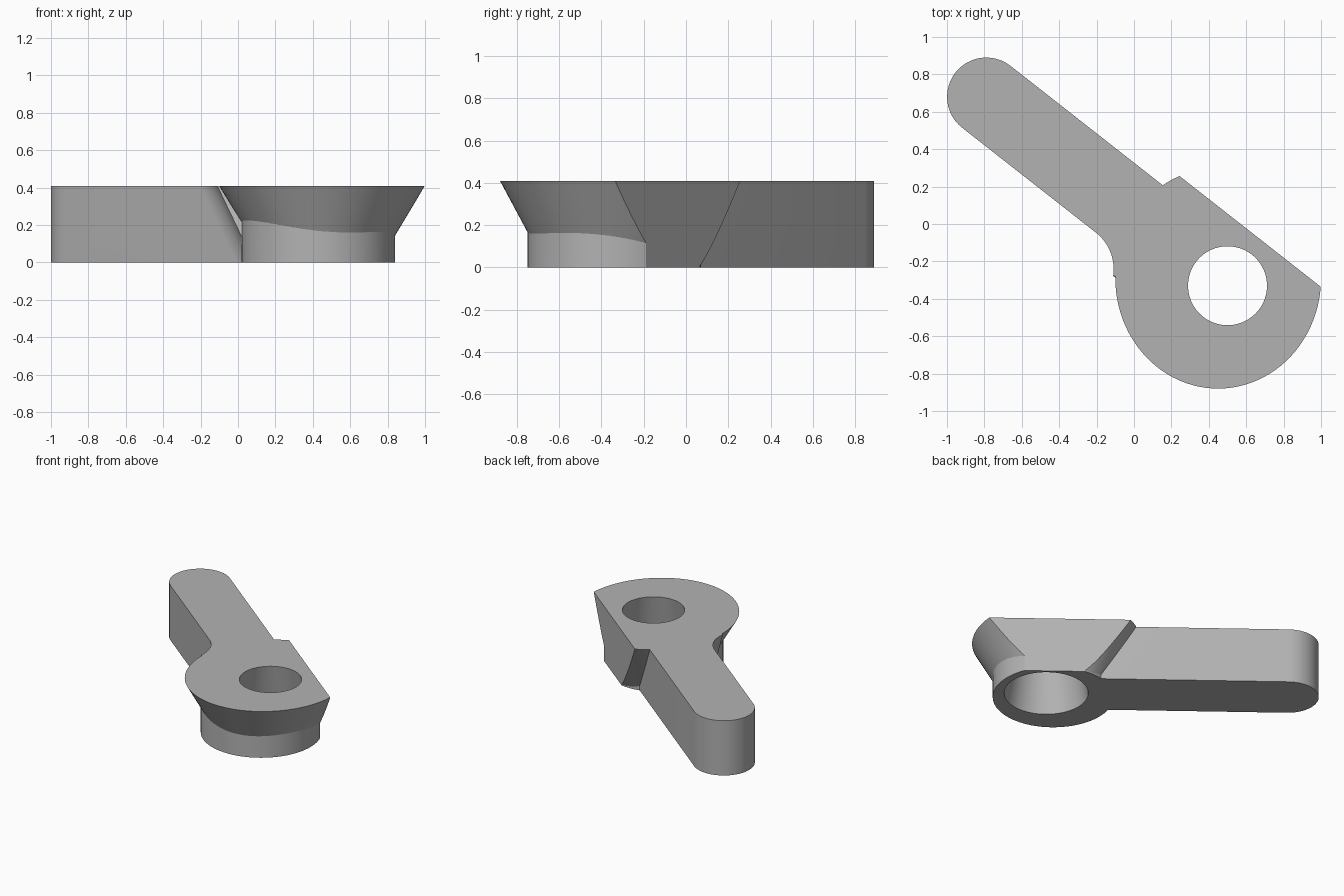
import bpy
from math import cos, sin, pi, radians
from mathutils import Vector

cube = bpy.data.objects.get("Cube")
if cube:
    bpy.data.objects.remove(cube, do_unlink=True)

HEIGHT = 0.41
ALONG = Vector((0.787, -0.617))    # arm direction, towards the head
ACROSS = Vector((0.617, 0.787))    # square to the arm

grey = bpy.data.materials.new("plain_grey")
grey.use_nodes = True
grey.diffuse_color = (0.45, 0.45, 0.45, 1)
grey.node_tree.nodes["Principled BSDF"].inputs["Base Color"].default_value = (0.45, 0.45, 0.45, 1)


def loft(name, bottom, top, z0=0.0, z1=HEIGHT):
    """Solid between two outlines with equal point counts (counter-clockwise)."""
    n = len(bottom)
    verts = [(p[0], p[1], z0) for p in bottom] + [(p[0], p[1], z1) for p in top]
    faces = [list(range(n))[::-1], list(range(n, 2 * n))]
    faces += [(i, (i + 1) % n, n + (i + 1) % n, n + i) for i in range(n)]
    mesh = bpy.data.meshes.new(name)
    mesh.from_pydata(verts, [], faces)
    mesh.materials.append(grey)
    obj = bpy.data.objects.new(name, mesh)
    bpy.context.collection.objects.link(obj)
    return obj


def ellipse(cx, cy, rx, ry, n=96):
    return [(cx + rx * cos(2 * pi * i / n), cy + ry * sin(2 * pi * i / n)) for i in range(n)]


def arc(cx, cy, r, start, end, n=24):
    angles = [radians(start + (end - start) * i / n) for i in range(n + 1)]
    return [(cx + r * cos(a), cy + r * sin(a)) for a in angles]


def to_world(points, shift=0.0):
    """Turn (along, across) points into x, y."""
    return [ALONG * (t + shift) + ACROSS * s for t, s in points]


def combine(target, tool, operation):
    mod = target.modifiers.new("combine", 'BOOLEAN')
    mod.operation = operation
    mod.solver = 'EXACT'
    mod.object = tool
    bpy.context.view_layer.objects.active = target
    bpy.ops.object.modifier_apply(modifier=mod.name)
    bpy.data.objects.remove(tool, do_unlink=True)


# Flared head on a round collar
lever = loft("lever", ellipse(0.45, -0.298, 0.304, 0.362), ellipse(0.45, -0.29, 0.55, 0.59))
collar = loft("collar", ellipse(0.43, -0.34, 0.41, 0.41), ellipse(0.43, -0.34, 0.41, 0.41), 0, 0.24)
combine(lever, collar, 'UNION')

# Flat side of the head
flat = to_world([(-2, 0.352), (3, 0.352), (3, 2), (-2, 2)])
combine(lever, loft("flat_cutter", flat, flat, -0.2, 0.7), 'DIFFERENCE')

# Straight arm with a round end
outline = to_world(arc(-1.041, 0.048, 0.21, 90, 270) + [(0.45, -0.162), (0.45, 0.258)])
combine(lever, loft("arm", outline, outline), 'UNION')

# Leaning fillet between arm and head
web = arc(-0.133, -0.412, 0.25, 30, 90) + [(-0.133, -0.1), (0.2, -0.1), (0.25, -0.2)]
web = web[::-1]
if sum(a[0] * b[1] - b[0] * a[1] for a, b in zip(web, web[1:] + web[:1])) < 0:
    web.reverse()
combine(lever, loft("fillet", to_world(web, 0.25), to_world(web)), 'UNION')

# Tapered pivot hole, wider at the bottom
hole = loft("hole_cutter", ellipse(0.5, -0.33, 0.303, 0.303), ellipse(0.5, -0.33, 0.193, 0.193),
            -0.1, HEIGHT + 0.1)
combine(lever, hole, 'DIFFERENCE')

bpy.ops.object.select_all(action='DESELECT')
lever.select_set(True)
bpy.context.view_layer.objects.active = lever
bpy.ops.object.shade_smooth_by_angle(angle=radians(25))
